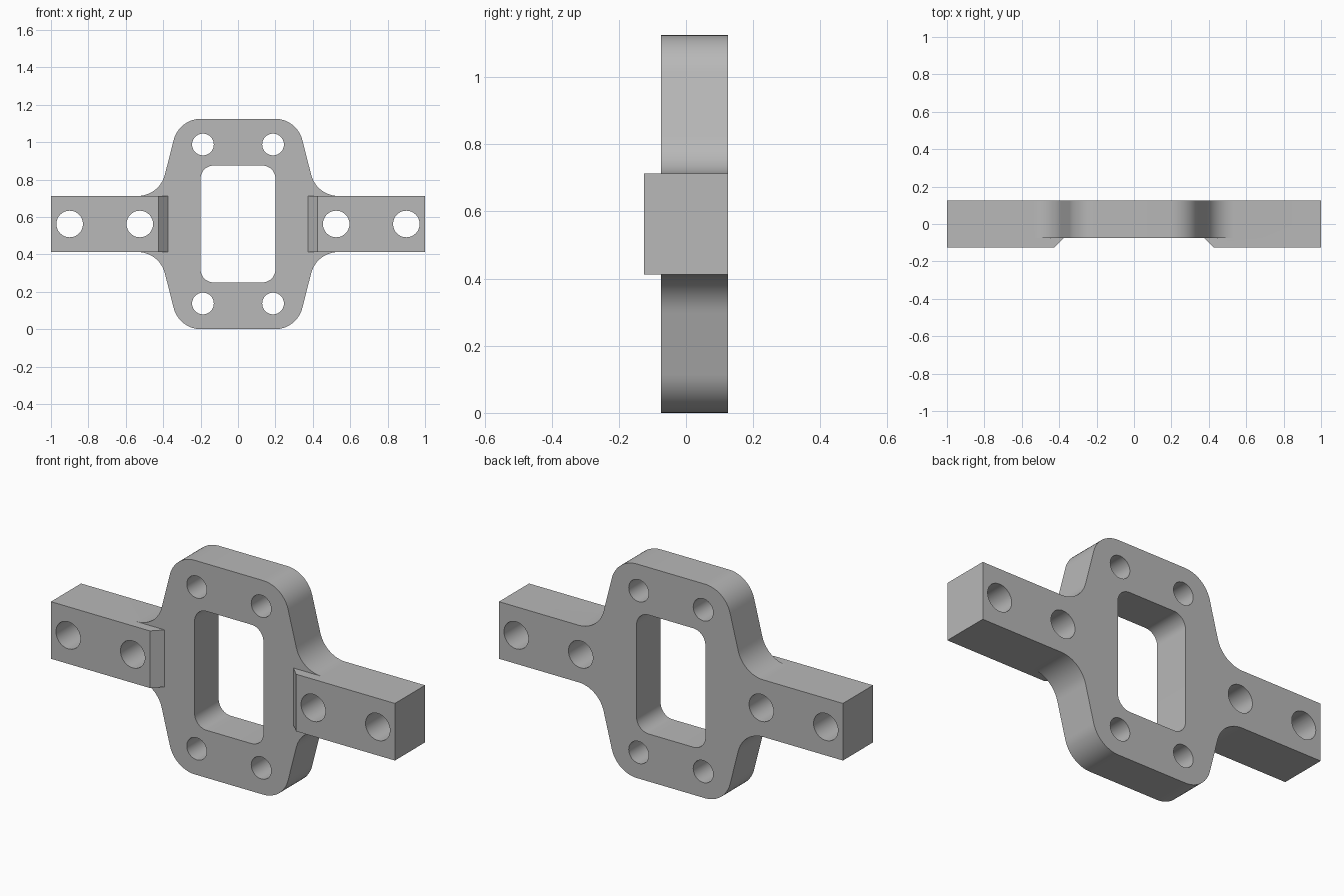
import bpy, bmesh, math
from mathutils import Vector

if "Cube" in bpy.data.objects:
    bpy.data.objects.remove(bpy.data.objects["Cube"])

MID = 0.5625                      # height of the arm centre line
FRONT, BACK, PAD = -0.075, 0.125, -0.125

grey = bpy.data.materials.new("grey metal")
grey.diffuse_color = (0.48, 0.48, 0.48, 1)
grey.use_nodes = True
grey.node_tree.nodes["Principled BSDF"].inputs["Base Color"].default_value = grey.diffuse_color


def rounded(corners, steps=12):
    """Outline from (x, z, radius) corners, each replaced by a tangent arc."""
    out, n = [], len(corners)
    for i, (x, z, r) in enumerate(corners):
        p = Vector((x, z))
        if r == 0:
            out.append(p)
            continue
        a = (Vector(corners[i - 1][:2]) - p).normalized()
        b = (Vector(corners[(i + 1) % n][:2]) - p).normalized()
        half = a.angle(b) / 2
        c = p + (a + b).normalized() * (r / math.sin(half))
        t = r / math.tan(half)
        u, v = p + a * t - c, p + b * t - c
        full = u.angle(v)
        for k in range(steps + 1):
            f = k / steps
            out.append(c + (u * math.sin((1 - f) * full) + v * math.sin(f * full)) / math.sin(full))
    return out


def circle(x, z, r, n=48):
    return [Vector((x + r * math.cos(2 * math.pi * k / n),
                    z + r * math.sin(2 * math.pi * k / n))) for k in range(n)]


def prisms(name, outlines, y0, y1):
    """One object made of outlines (x, z about MID) extruded from y0 to y1."""
    bm = bmesh.new()
    for pts in outlines:
        lo = [bm.verts.new((p.x, y0, p.y + MID)) for p in pts]
        hi = [bm.verts.new((p.x, y1, p.y + MID)) for p in pts]
        bm.faces.new(lo)
        bm.faces.new(hi[::-1])
        for i in range(len(pts)):
            j = (i + 1) % len(pts)
            bm.faces.new((lo[j], lo[i], hi[i], hi[j]))
    bmesh.ops.recalc_face_normals(bm, faces=bm.faces)
    me = bpy.data.meshes.new(name)
    bm.to_mesh(me)
    bm.free()
    me.materials.append(grey)
    ob = bpy.data.objects.new(name, me)
    bpy.context.collection.objects.link(ob)
    return ob


def combine(target, other, operation):
    bpy.context.view_layer.objects.active = target
    m = target.modifiers.new(operation, 'BOOLEAN')
    m.operation, m.object, m.solver = operation, other, 'EXACT'
    bpy.ops.object.modifier_apply(modifier=m.name)
    bpy.data.objects.remove(other)


# Plate with tapered body and arms, mirrored from one quarter
quarter = [(1, 0.15, 0), (0.42, 0.15, 0.15), (0.315, 0.5625, 0.15)]
right = quarter[::-1] + [(x, -z, r) for x, z, r in quarter]
left = [(-x, -z, r) for x, z, r in right]
bracket = prisms("bracket_plate", [rounded(right + left)], FRONT, BACK)

# Raised arm pads with chamfered inner ends
for side in (-1, 1):
    pts = [Vector((side * x, z)) for x, z in
           ((0.375, -0.15), (1, -0.15), (1, 0.15), (0.375, 0.15))]
    pad = prisms("arm_pad", [pts], PAD, FRONT)
    for v in pad.data.vertices:
        if abs(v.co.x) < 0.5 and v.co.y < -0.1:
            v.co.x = side * 0.425
    combine(bracket, pad, 'UNION')

# Central window and bolt holes
window = rounded([(0.2, 0.3125, 0.07), (0.2, -0.3125, 0.07),
                  (-0.2, -0.3125, 0.07), (-0.2, 0.3125, 0.07)])
holes = [window]
for s in (-1, 1):
    holes += [circle(s * 0.1875, z, 0.058) for z in (-0.425, 0.425)]
    holes += [circle(s * x, 0, 0.071) for x in (0.525, 0.9)]
cutter = prisms("hole_cutter", holes, -0.3, 0.3)
cutter.hide_render = True
combine(bracket, cutter, 'DIFFERENCE')

# Smooth curved walls, keep edges sharp
bpy.ops.object.select_all(action='DESELECT')
bracket.select_set(True)
bpy.context.view_layer.objects.active = bracket
bpy.ops.object.shade_smooth_by_angle(angle=math.radians(30))
